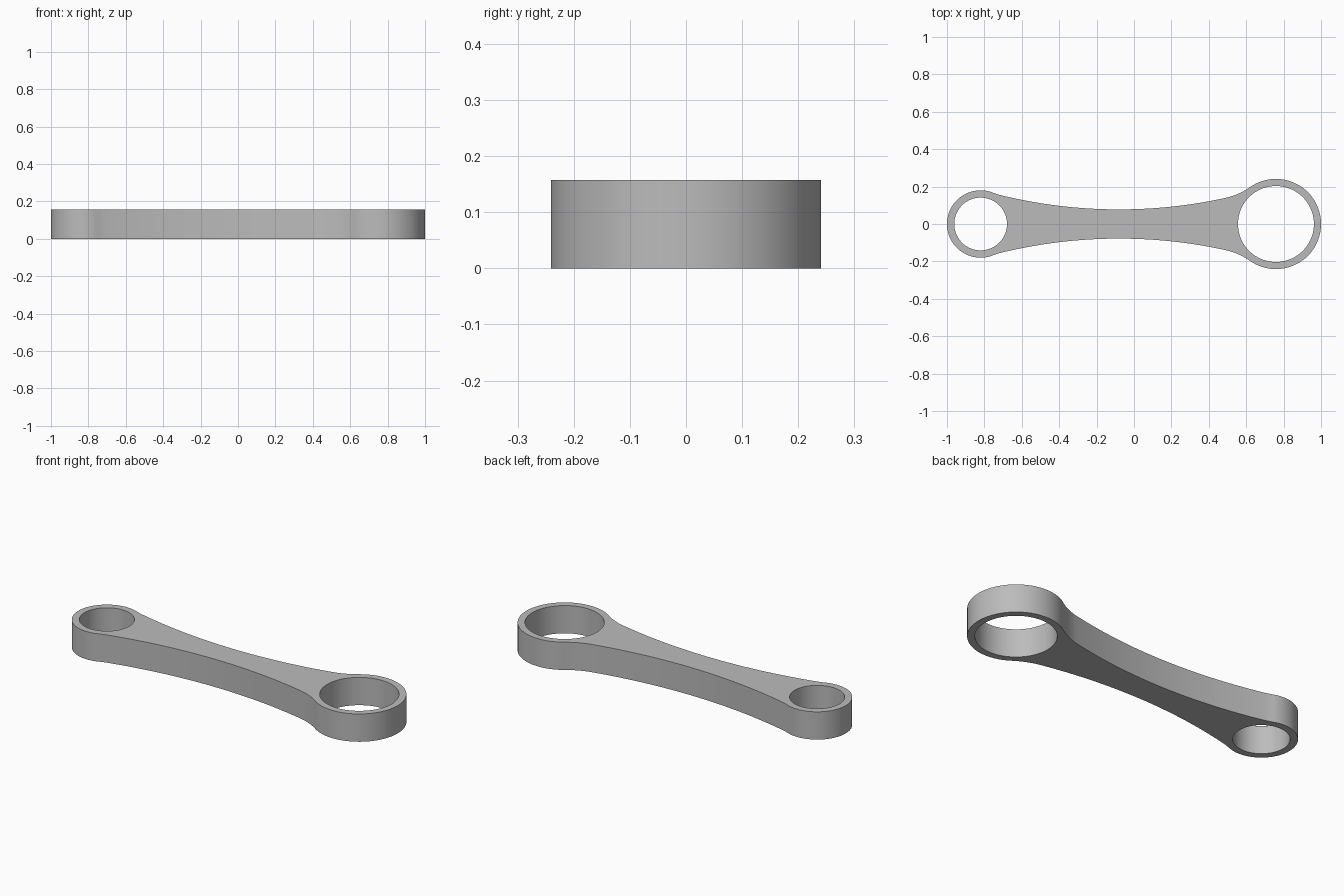
import bpy
import math
from mathutils import Vector

cube = bpy.data.objects.get("Cube")
if cube:
    bpy.data.objects.remove(cube, do_unlink=True)

HEIGHT = 0.157
BIG, BIG_R, BIG_HOLE = Vector((0.759, 0)), 0.241, 0.203
SMALL, SMALL_R, SMALL_HOLE = Vector((-0.82, 0)), 0.18, 0.141
WAIST_R, FILLET_R = 2.67, 0.37
WAIST = Vector((-0.08, 0.078 + WAIST_R))


def angle(a, b):
    """Direction from a to b."""
    return math.atan2(b.y - a.y, b.x - a.x)


def arc(center, radius, start, end, steps):
    return [center + radius * Vector((math.cos(t), math.sin(t)))
            for t in (start + (end - start) * i / steps for i in range(steps + 1))]


def fillet_center(eye, eye_r, side):
    """Centre of the blend touching the eye from outside and the waist arc from inside."""
    r1, r2 = eye_r + FILLET_R, WAIST_R - FILLET_R
    line = WAIST - eye
    d = line.length
    along = (r1 * r1 - r2 * r2 + d * d) / (2 * d)
    across = math.sqrt(r1 * r1 - along * along)
    u = line / d
    return eye + u * along + Vector((-u.y, u.x)) * across * side


# Upper half of the outline, from the big eye to the small eye
big_f = fillet_center(BIG, BIG_R, 1)
small_f = fillet_center(SMALL, SMALL_R, -1)
big_t, small_t = angle(WAIST, big_f), angle(WAIST, small_f)
runs = [
    arc(BIG, BIG_R, 0, angle(BIG, big_f), 40),
    arc(big_f, FILLET_R, angle(big_f, BIG), big_t, 10),
    arc(WAIST, WAIST_R, big_t, small_t, 32),
    arc(small_f, FILLET_R, small_t, angle(small_f, SMALL), 6),
    arc(SMALL, SMALL_R, angle(SMALL, small_f), math.pi, 36),
]
upper = runs[0] + [p for run in runs[1:] for p in run[1:]]
lower = [Vector((p.x, -p.y)) for p in reversed(upper[1:-1])]

# Outline and the two bores, filled and extruded as one profile
profile = bpy.data.curves.new("connecting_rod", 'CURVE')
profile.dimensions = '2D'
profile.fill_mode = 'BOTH'
profile.extrude = HEIGHT / 2
for loop in (upper + lower,
             arc(BIG, BIG_HOLE, 0, math.tau, 72)[:-1],
             arc(SMALL, SMALL_HOLE, 0, math.tau, 72)[:-1]):
    spline = profile.splines.new('POLY')
    spline.points.add(len(loop) - 1)
    for point, p in zip(spline.points, loop):
        point.co = (p.x, p.y, 0, 1)
    spline.use_cyclic_u = True

rod = bpy.data.objects.new("connecting_rod", profile)
rod.location.z = HEIGHT / 2
bpy.context.collection.objects.link(rod)
bpy.ops.object.select_all(action='DESELECT')
rod.select_set(True)
bpy.context.view_layer.objects.active = rod
bpy.ops.object.convert(target='MESH')
rod = bpy.context.object

# Weld the caps to the walls
bpy.ops.object.mode_set(mode='EDIT')
bpy.ops.mesh.select_all(action='SELECT')
bpy.ops.mesh.remove_doubles(threshold=0.0001)
bpy.ops.mesh.normals_make_consistent(inside=False)
bpy.ops.object.mode_set(mode='OBJECT')
bpy.ops.object.shade_smooth_by_angle(angle=math.radians(30))

# Plain grey metal
grey = bpy.data.materials.new("grey_metal")
grey.use_nodes = True
color = (0.5, 0.5, 0.5, 1)
grey.diffuse_color = color
grey.node_tree.nodes["Principled BSDF"].inputs["Base Color"].default_value = color
rod.data.materials.clear()
rod.data.materials.append(grey)
